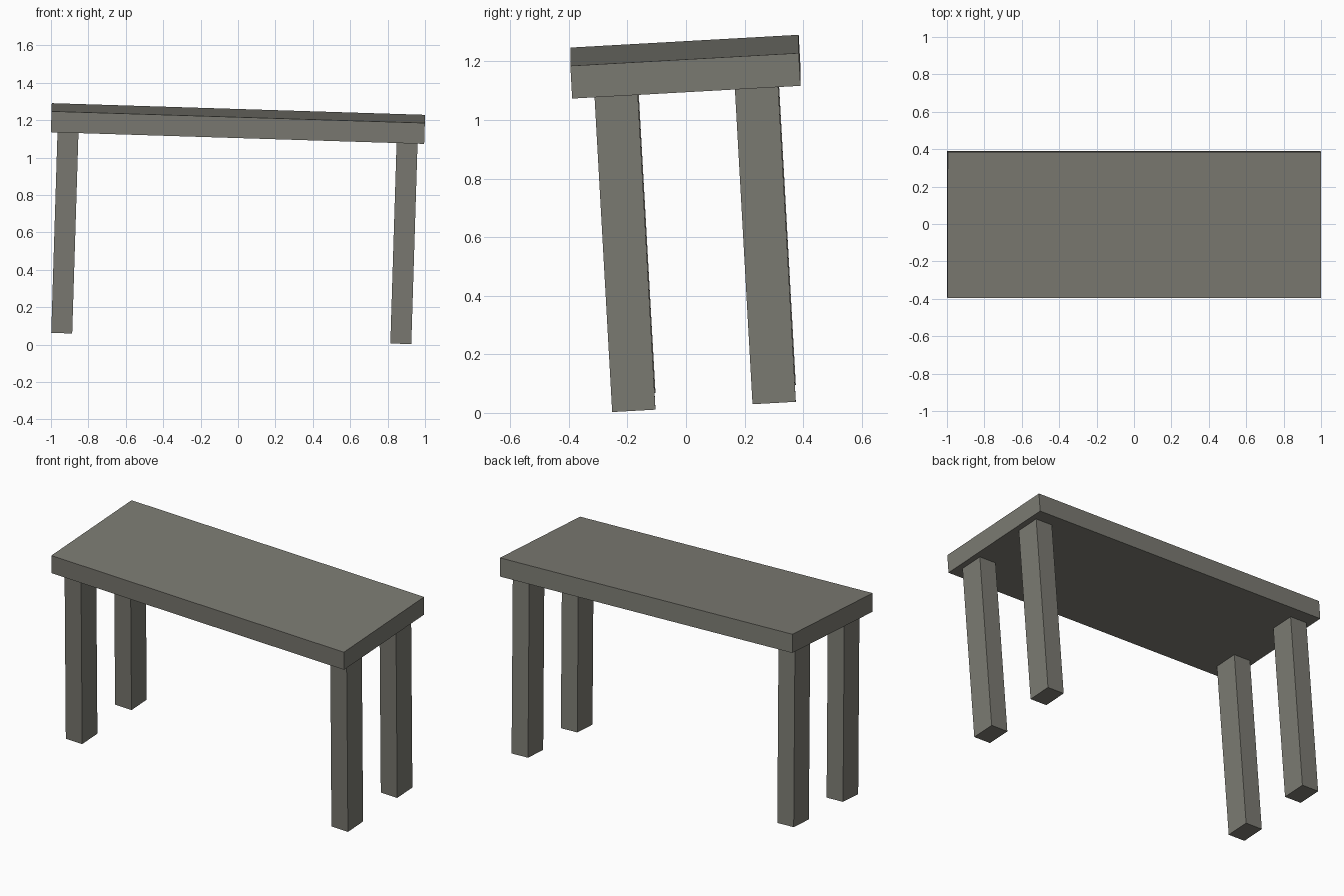
import bpy
import math
from mathutils import Matrix, Vector

if "Cube" in bpy.data.objects:
    bpy.data.objects.remove(bpy.data.objects["Cube"])

# single warm grey colour
grey = bpy.data.materials.new("warm grey")
grey.diffuse_color = (0.2, 0.197, 0.17, 1)
grey.use_nodes = True
grey.node_tree.nodes["Principled BSDF"].inputs["Base Color"].default_value = grey.diffuse_color

# whole table leans slightly: origin is the centre of the tabletop's upper face
TILT = (Matrix.Translation((0.0017, -0.005, 1.238))
        @ Matrix.Rotation(math.radians(1.79), 4, 'Y')
        @ Matrix.Rotation(math.radians(3.2), 4, 'X'))


def box(name, centre, size):
    bpy.ops.mesh.primitive_cube_add(size=1)
    ob = bpy.context.object
    ob.name = name
    ob.data.transform(TILT @ Matrix.Translation(centre) @ Matrix.Diagonal((*size, 1)))
    ob.data.materials.append(grey)
    return ob


TOP_T, HEIGHT = 0.112, 1.19

# tabletop slab
box("tabletop", Vector((0, 0, -TOP_T / 2)), (1.997, 0.781, TOP_T))

# four legs
for sx, side in ((-1, "left"), (1, "right")):
    for sy, end in ((-1, "front"), (1, "back")):
        box(f"{end}_{side}_leg",
            Vector((sx * 0.907, sy * 0.24, -(TOP_T + HEIGHT) / 2)),
            (0.112, 0.148, HEIGHT - TOP_T))
